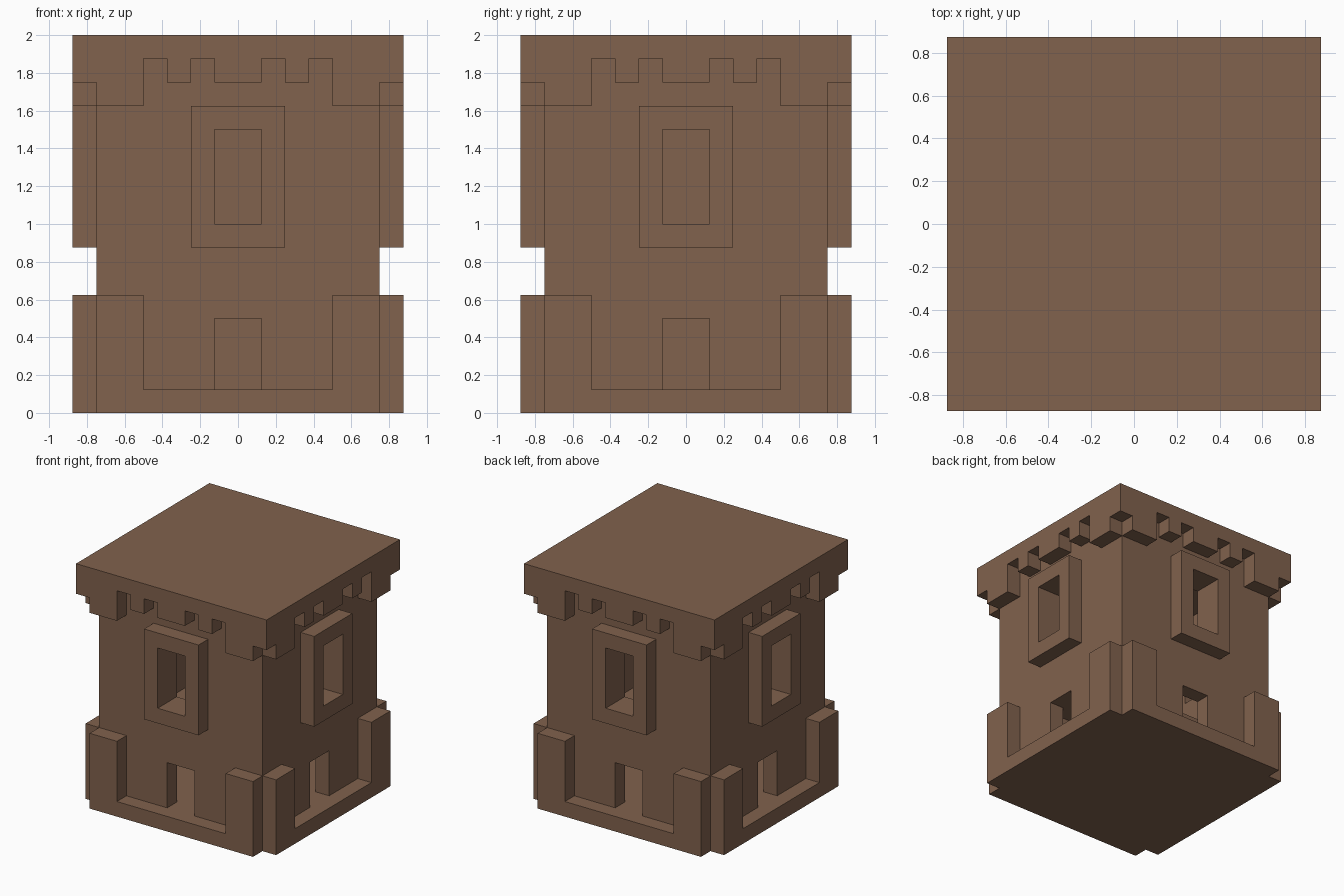
import bpy, bmesh
from math import pi
from mathutils import Matrix, Vector

cube = bpy.data.objects.get("Cube")
if cube:
    bpy.data.objects.remove(cube, do_unlink=True)

U = 0.125  # block size; all part sizes below are counted in blocks

brown = bpy.data.materials.new("brown_stone")
brown.use_nodes = True
colour = (0.22, 0.122, 0.075, 1)
brown.diffuse_color = colour
brown.node_tree.nodes["Principled BSDF"].inputs["Base Color"].default_value = colour


def add_box(bm, low, high):
    low, high = Vector(low) * U, Vector(high) * U
    size = Matrix.Diagonal((*(high - low), 1))
    bmesh.ops.create_cube(bm, size=1, matrix=Matrix.Translation((low + high) / 2) @ size)


def add_prism(bm, outline, y0, y1):
    face = bm.faces.new([bm.verts.new((x * U, y0 * U, z * U)) for x, z in outline])
    out = bmesh.ops.extrude_face_region(bm, geom=[face])["geom"]
    verts = [v for v in out if isinstance(v, bmesh.types.BMVert)]
    bmesh.ops.translate(bm, verts=verts, vec=(0, (y1 - y0) * U, 0))


def repeat(bm, count):
    """Copy the front side around the tower."""
    source = bm.verts[:] + bm.edges[:] + bm.faces[:]
    for i in range(1, count):
        copy = bmesh.ops.duplicate(bm, geom=source)["geom"]
        verts = [v for v in copy if isinstance(v, bmesh.types.BMVert)]
        bmesh.ops.rotate(bm, verts=verts, matrix=Matrix.Rotation(2 * pi * i / count, 3, "Z"))


def finish(name, bm):
    bmesh.ops.recalc_face_normals(bm, faces=bm.faces)
    mesh = bpy.data.meshes.new(name)
    bm.to_mesh(mesh)
    bm.free()
    mesh.materials.append(brown)
    obj = bpy.data.objects.new(name, mesh)
    bpy.context.collection.objects.link(obj)
    return obj


def boxes(name, parts, count=1):
    bm = bmesh.new()
    for low, high in parts:
        add_box(bm, low, high)
    repeat(bm, count)
    return finish(name, bm)


def cut(obj, cutters):
    for cutter in cutters:
        mod = obj.modifiers.new("opening", "BOOLEAN")
        mod.operation, mod.solver, mod.object = "DIFFERENCE", "EXACT", cutter
    bpy.context.view_layer.objects.active = obj
    for mod in list(obj.modifiers):
        bpy.ops.object.modifier_apply(modifier=mod.name)


# Hollow tower with a door and a window in each wall
tower = boxes("tower_walls", [((-6, -6, 0), (6, 6, 15))])
frames = boxes("window_frames", [((-2, -7, 7), (2, -6, 13))], 4)
room = boxes("room_cutter", [((-5, -5, 1), (5, 5, 14))])
passages = []
for bottom, top in ((1, 4), (8, 12)):
    passages.append(boxes("passage_x", [((-8, -1, bottom), (8, 1, top))]))
    passages.append(boxes("passage_y", [((-1, -8, bottom), (1, 8, top))]))
cut(tower, [room] + passages)
cut(frames, passages[2:])
for cutter in [room] + passages:
    bpy.data.objects.remove(cutter, do_unlink=True)

# Base plinths with raised ends
bm = bmesh.new()
add_prism(bm, [(-6, 0), (6, 0), (6, 5), (4, 5), (4, 1), (-4, 1), (-4, 5), (-6, 5)], -7, -6)
repeat(bm, 4)
finish("base_plinths", bm)

# Roof slab and the teeth hanging under its rim
boxes("roof_slab", [((-7, -7, 15), (7, 7, 16))])
teeth = [((-1, -7, 14), (1, -6, 15)), ((6, -7, 14), (7, -6, 15))]
for side in (-1, 1):
    for inner, outer, bottom in ((2, 3, 14), (4, 6, 13)):
        a, b = sorted((side * inner, side * outer))
        teeth.append(((a, -7, bottom), (b, -6, 15)))
boxes("roof_teeth", teeth, 4)

# Central pillar and two facing flights of steps inside
boxes("central_pillar", [((-1, -1, 1), (1, 1, 14))])
steps = [((-5, -1, 4), (-2, 2, 5))]
steps += [((-5, 2 + i, 3 - i), (-2, 3 + i, 4 - i)) for i in range(3)]
boxes("inner_steps", steps, 2)
